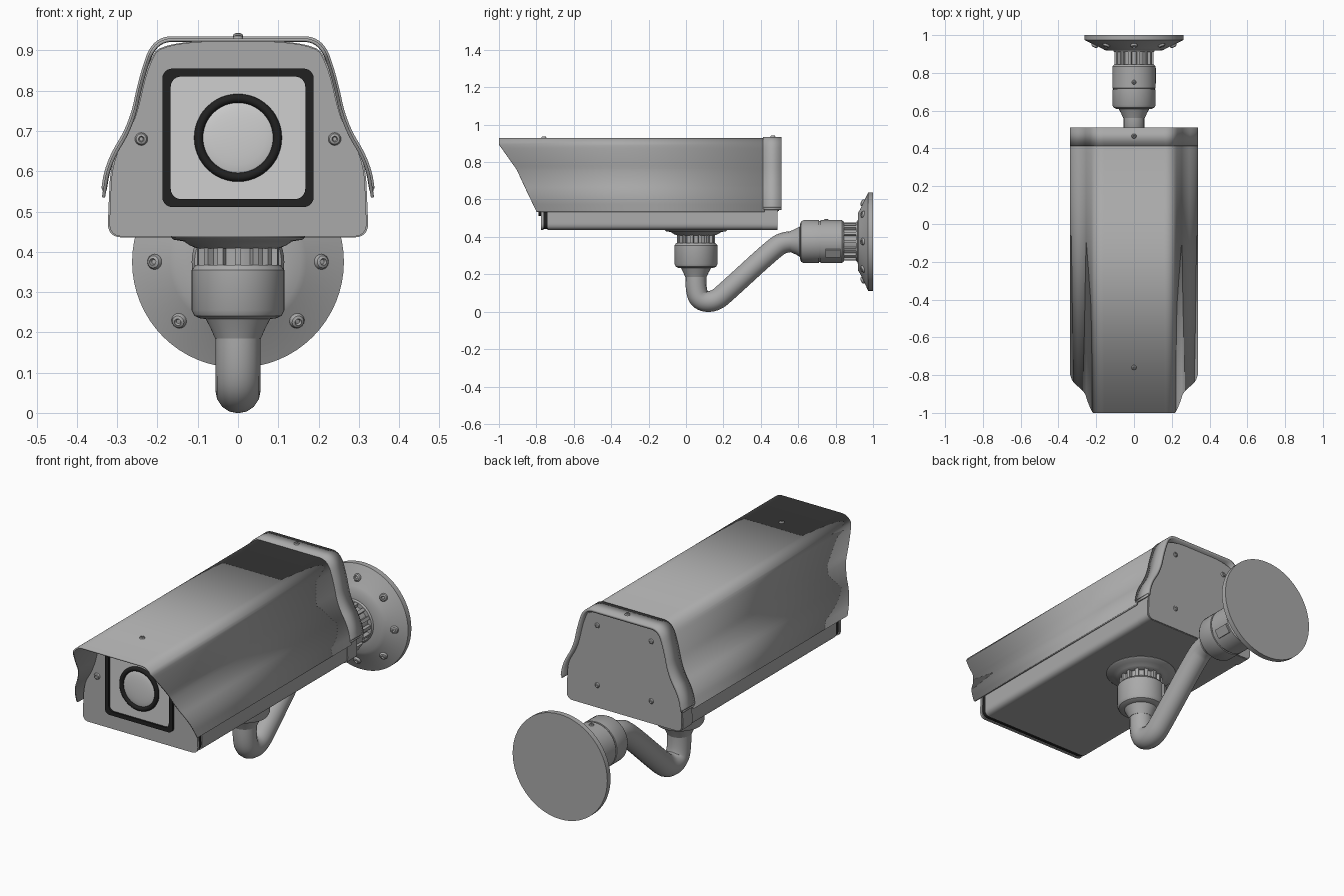
import bpy, bmesh, math
from mathutils import Vector, Matrix

cube = bpy.data.objects.get("Cube")
if cube:
    bpy.data.objects.remove(cube, do_unlink=True)


def material(name, v):
    m = bpy.data.materials.new(name)
    m.use_nodes = True
    m.diffuse_color = (v, v, v, 1)
    m.node_tree.nodes["Principled BSDF"].inputs["Base Color"].default_value = (v, v, v, 1)
    return m


GREY = material("housing grey", 0.40)
BLACK = material("rubber black", 0.015)
PALE = material("window pale grey", 0.62)


def finish(name, bm, mat, angle=32):
    bmesh.ops.recalc_face_normals(bm, faces=bm.faces)
    me = bpy.data.meshes.new(name)
    bm.to_mesh(me)
    bm.free()
    ob = bpy.data.objects.new(name, me)
    bpy.context.collection.objects.link(ob)
    me.materials.append(mat)
    for o in bpy.context.selected_objects:
        o.select_set(False)
    ob.select_set(True)
    bpy.context.view_layer.objects.active = ob
    bpy.ops.object.shade_smooth_by_angle(angle=math.radians(angle))
    return ob


def round_off(pts, closed, times=3):
    """Cut the corners of a polyline repeatedly until it is smooth."""
    for _ in range(times):
        out = [] if closed else [pts[0]]
        n = len(pts)
        for i in range(n if closed else n - 1):
            a, b = Vector(pts[i]), Vector(pts[(i + 1) % n])
            out += [a.lerp(b, 0.25), a.lerp(b, 0.75)]
        pts = out if closed else out + [pts[-1]]
    return [Vector(p) for p in pts]


def mirrored(half):
    return half + [(-x, z) for x, z in reversed(half)]


def lathe(name, profile, origin, axis, mat=GREY, seg=48):
    """Spin (radius, height) points around an axis."""
    bm = bmesh.new()
    vs = [bm.verts.new((r, 0, h)) for r, h in profile]
    es = [bm.edges.new(p) for p in zip(vs, vs[1:])]
    bmesh.ops.spin(bm, geom=vs + es, cent=(0, 0, 0), axis=(0, 0, 1),
                   angle=2 * math.pi, steps=seg, use_merge=True)
    bmesh.ops.remove_doubles(bm, verts=bm.verts, dist=1e-5)
    rot = Vector((0, 0, 1)).rotation_difference(Vector(axis)).to_matrix().to_4x4()
    bm.transform(Matrix.Translation(origin) @ rot)
    return finish(name, bm, mat)


def prism(name, loop, y0, y1, mat=GREY, hole=None):
    """Extrude an x-z outline along y, closed by caps or pierced by a hole."""
    bm = bmesh.new()
    rings = [[bm.verts.new((x, y, z)) for x, z in lp]
             for lp, y in ([(loop, y0), (loop, y1)] +
                           ([(hole, y1), (hole, y0)] if hole else []))]
    n = len(loop)
    pairs = list(zip(rings, rings[1:] + rings[:1])) if hole else [(rings[0], rings[1])]
    for a, b in pairs:
        for i in range(n):
            bm.faces.new((a[i], a[(i + 1) % n], b[(i + 1) % n], b[i]))
    if not hole:
        bm.faces.new(rings[0])
        bm.faces.new(rings[1])
    return finish(name, bm, mat)


def sheet(name, pts, front, back, thick):
    """Bent metal sheet whose front edge follows a function of height."""
    bm = bmesh.new()
    a = [bm.verts.new((x, front(z), z)) for x, z in pts]
    b = [bm.verts.new((x, back, z)) for x, z in pts]
    for i in range(len(pts) - 1):
        bm.faces.new((a[i], a[i + 1], b[i + 1], b[i]))
    ob = finish(name, bm, GREY)
    mod = ob.modifiers.new("thickness", "SOLIDIFY")
    mod.thickness, mod.offset = thick, 0
    return ob


def box(name, loc, size, rot=None):
    bm = bmesh.new()
    bmesh.ops.create_cube(bm, size=1)
    bm.transform(Matrix.Translation(loc) @ (rot or Matrix()) @ Matrix.Diagonal((*size, 1)))
    return finish(name, bm, GREY)


def screw(name, loc, axis, r=0.016):
    lathe(name, [(0, r * .25), (r * .3, r * .25), (r * .45, r * .6), (r * .8, r * .45),
                 (r, r * .1), (r, -r)], loc, axis, seg=16)


# Housing: main shell, gasket and front plate share one outline
outline = round_off(mirrored([(0.25, 0.438), (0.32, 0.438), (0.318, 0.51), (0.312, 0.63),
                              (0.255, 0.72), (0.225, 0.86), (0.185, 0.924)]), True)
small = [(x * 0.985, 0.68 + (z - 0.68) * 0.985) for x, z in outline]
prism("housing", outline, -0.74, 0.49)
prism("front_gasket", small, -0.765, -0.735, BLACK)
prism("front_plate", outline, -0.775, -0.762)

# Sunshield and rear cap
shield = round_off(mirrored([(0.334, 0.535), (0.32, 0.62), (0.262, 0.715), (0.238, 0.83),
                             (0.205, 0.926), (0.12, 0.926)]), False)
EDGE = [(0.53, -0.797), (0.70, -0.877), (0.76, -0.905), (0.895, -1.0), (0.95, -1.0)]


def visor_edge(z):
    for (z0, y0), (z1, y1) in zip(EDGE, EDGE[1:]):
        if z <= z1:
            return y0 + (y1 - y0) * (z - z0) / (z1 - z0)
    return EDGE[-1][1]


sheet("sunshield", shield, visor_edge, 0.42, 0.008)
cap = [(x * 1.005, max(z, 0.55) + 0.002) for x, z in shield]
sheet("rear_cap", cap, lambda z: 0.412, 0.51, 0.014)
rim = [(x * 1.012, 0.68 + (z - 0.68) * 1.008) for x, z in outline]
prism("rear_rim", rim, 0.41, 0.485)


# Window with rubber frame and lens
def rounded_rect(w, h, r, cz=0.683):
    return [(sx * (w - r) + r * math.cos(t), cz + sz * (h - r) + r * math.sin(t))
            for k, (sx, sz) in enumerate([(1, 1), (-1, 1), (-1, -1), (1, -1)])
            for t in [(k + j / 6) * math.pi / 2 for j in range(7)]]


prism("window_frame", rounded_rect(0.188, 0.172, 0.025), -0.788, -0.77, BLACK,
      rounded_rect(0.167, 0.152, 0.025))
prism("window_pane", rounded_rect(0.17, 0.155, 0.025), -0.779, -0.77, PALE)
ring = [(0.098 + 0.011 * math.cos(t), 0.011 * math.sin(t))
        for t in [i * math.pi / 6 for i in range(13)]]
lathe("lens_ring", ring, (0, -0.783, 0.683), (0, -1, 0), BLACK)
lathe("lens", [(0.095 * math.sin(i * math.pi / 12), 0.012 * math.cos(i * math.pi / 12))
               for i in range(7)], (0, -0.778, 0.683), (0, -1, 0), PALE)

# Housing screws
for s, side in ((1, "left"), (-1, "right")):
    screw("front_screw_" + side, (s * 0.24, -0.775, 0.68), (0, -1, 0))
    for z, level in ((0.85, "upper"), (0.55, "lower")):
        screw("rear_screw_%s_%s" % (level, side), (s * 0.15, 0.49, z), (0, 1, 0), 0.013)
screw("top_screw_front", (0, -0.76, 0.93), (0, 0, 1), 0.013)
screw("top_screw_rear", (0, 0.465, 0.935), (0, 0, 1), 0.013)


# Swivel joints: ribbed neck, rounded collar and taper down to the arm
def joint(name, origin, axis, neck, length, seams):
    e = neck + length
    body = [(0.0, 0), (0.085, 0), (0.085, neck), (0.105, neck), (0.115, neck + 0.012)]
    for s in seams:
        body += [(0.115, s - 0.004), (0.11, s - 0.003), (0.11, s + 0.003), (0.115, s + 0.004)]
    body += [(0.115, e - 0.02), (0.108, e - 0.006), (0.095, e), (0.08, e + 0.002),
             (0.068, e + 0.025), (0.057, e + 0.05), (0.0, e + 0.05)]
    lathe(name + "_collar", body, origin, axis)
    q = Vector((0, 0, 1)).rotation_difference(Vector(axis)).to_matrix().to_4x4()
    base = Matrix.Translation(origin) @ q
    for i in range(14):
        a = i * math.tau / 14
        r = Matrix.Rotation(a, 4, 'Z')
        box("%s_rib_%d" % (name, i), base @ (r @ Vector((0.09, 0, neck / 2))),
            (0.024, 0.016, neck), q @ r)
    # clamp block beside the collar
    a = Matrix.Rotation(math.radians(-32), 4, 'Z')
    box(name + "_clamp", base @ (a @ Vector((0.108, 0, neck + 0.06))),
        (0.03, 0.045, 0.08), q @ a)


PIVOT_Y, MOUNT_Z = 0.053, 0.375
joint("lower_joint", (0, PIVOT_Y, 0.412), (0, 0, -1), 0.045, 0.132, [])
joint("wall_joint", (0, 0.92, MOUNT_Z), (0, -1, 0), 0.075, 0.235, [0.205])
lathe("camera_flange", [(0, 0), (0.165, 0), (0.167, 0.006), (0.16, 0.012), (0.135, 0.016),
                        (0.118, 0.027), (0.1, 0.034), (0, 0.034)],
      (0, PIVOT_Y, 0.442), (0, 0, -1))
screw("wall_joint_screw", (0, 0.75, MOUNT_Z + 0.114), (0, 0, 1), 0.012)

# Bent arm
path = round_off([(PIVOT_Y, 0.25), (PIVOT_Y, 0.10), (0.085, 0.055), (0.155, 0.055),
                  (0.22, 0.11), (0.47, 0.34), (0.53, MOUNT_Z), (0.63, MOUNT_Z)], False)
curve = bpy.data.curves.new("arm", "CURVE")
curve.dimensions = "3D"
curve.bevel_depth, curve.bevel_resolution = 0.056, 6
spline = curve.splines.new("POLY")
spline.points.add(len(path) - 1)
for p, (y, z) in zip(spline.points, path):
    p.co = (0, y, z, 1)
spline.use_smooth = True
curve.materials.append(GREY)
bpy.context.collection.objects.link(bpy.data.objects.new("arm", curve))

# Wall plate with a ring of screws on its sloping face
lathe("wall_plate", [(0, 0), (0.263, 0), (0.263, 0.026), (0.17, 0.07), (0.155, 0.08),
                     (0.11, 0.082), (0.105, 0.09), (0, 0.09)],
      (0, 1.0, MOUNT_Z), (0, -1, 0), seg=64)
for i in range(8):
    c, s = math.cos(i * math.pi / 4), math.sin(i * math.pi / 4)
    screw("plate_screw_%d" % i, (0.207 * c, 0.946, MOUNT_Z + 0.207 * s),
          (0.42 * c, -0.9, 0.42 * s), 0.019)
